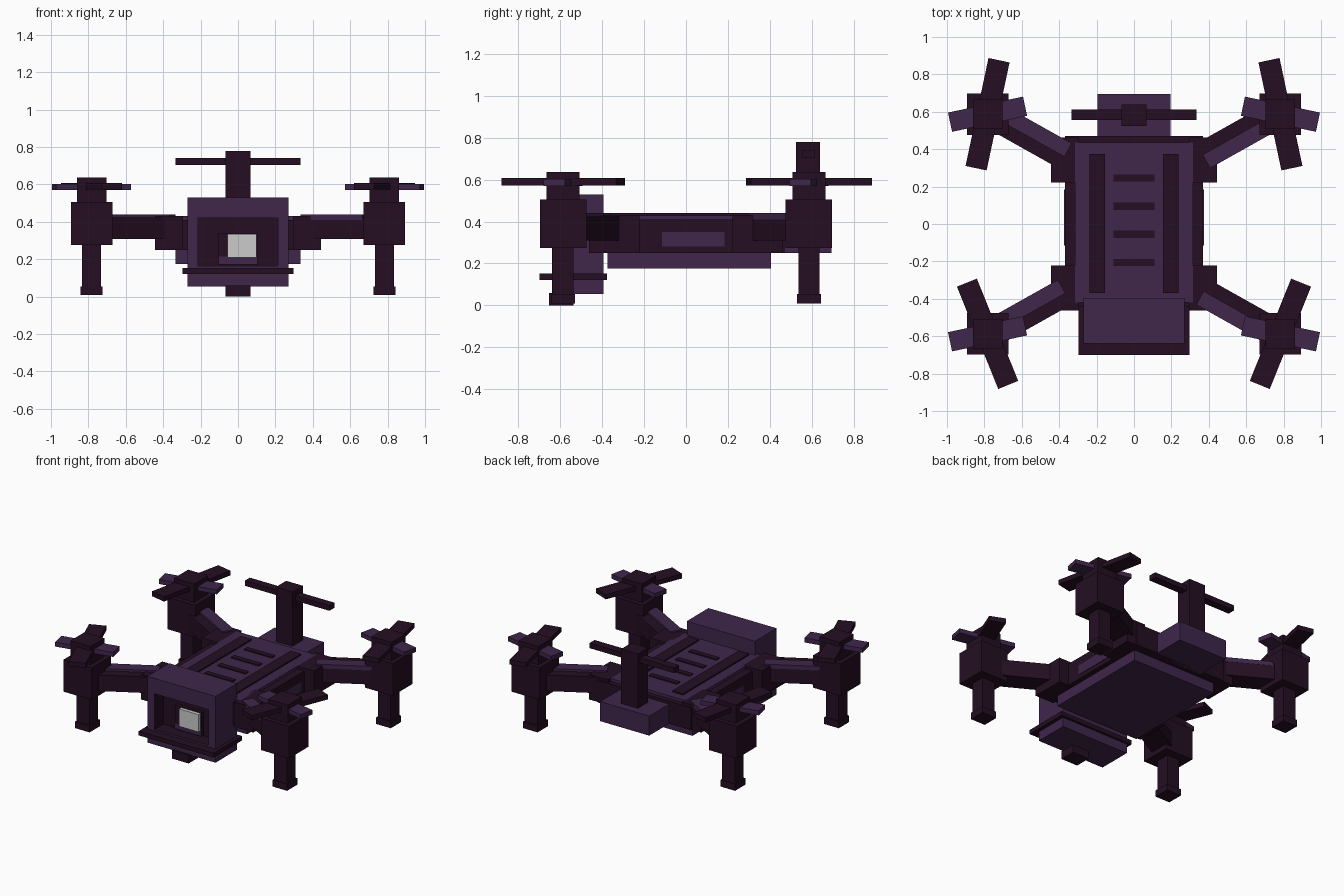
import bpy
import bmesh
from math import radians, atan2, hypot
from mathutils import Matrix, Vector

cube = bpy.data.objects.get("Cube")
if cube:
    bpy.data.objects.remove(cube, do_unlink=True)


def make_material(name, rgb):
    mat = bpy.data.materials.new(name)
    mat.use_nodes = True
    mat.diffuse_color = (*rgb, 1)
    mat.node_tree.nodes["Principled BSDF"].inputs["Base Color"].default_value = (*rgb, 1)
    return mat


DARK = make_material("dark plum", (0.018, 0.0045, 0.016))
PURPLE = make_material("muted purple", (0.05, 0.019, 0.071))
LENS = make_material("pale grey", (0.6, 0.6, 0.6))


def finish(name, bm, *mats):
    bmesh.ops.recalc_face_normals(bm, faces=bm.faces)
    mesh = bpy.data.meshes.new(name)
    bm.to_mesh(mesh)
    bm.free()
    for mat in mats:
        mesh.materials.append(mat)
    obj = bpy.data.objects.new(name, mesh)
    bpy.context.collection.objects.link(obj)
    return obj


def box_mesh(x, y, z):
    """Box between the (low, high) limits on each axis."""
    bm = bmesh.new()
    bmesh.ops.create_cube(bm, size=1)
    for v in bm.verts:
        v.co = [lim[0] if c < 0 else lim[1] for c, lim in zip(v.co, (x, y, z))]
    return bm


def box(name, mat, x, y, z):
    return finish(name, box_mesh(x, y, z), mat)


def turned_box(name, mat, centre, size, angle):
    """Box turned about the vertical axis."""
    bm = bmesh.new()
    matrix = Matrix.Translation(centre) @ Matrix.Rotation(angle, 4, "Z")
    bmesh.ops.create_cube(bm, size=1, matrix=matrix @ Matrix.Diagonal((*size, 1)))
    return finish(name, bm, mat)


def span(centre, half):
    return (centre - half, centre + half)


# Body, belly and deck
box("body", DARK, span(0, 0.37), (-0.44, 0.47), (0.25, 0.41))
box("belly", PURPLE, span(0, 0.335), (-0.375, 0.405), (0.175, 0.25))
box("deck", PURPLE, span(0, 0.315), (-0.42, 0.435), (0.40, 0.43))
for i in range(4):
    box(f"deck_slat_{i + 1}", DARK, span(0, 0.11), span(0.245 - 0.15 * i, 0.019), (0.42, 0.438))

# Rear box and antenna
box("rear_box", PURPLE, span(0, 0.195), (0.44, 0.695), (0.25, 0.39))
box("antenna_mast", DARK, span(0, 0.066), span(0.582, 0.058), (0.38, 0.78))
box("antenna_bar", DARK, span(0, 0.335), span(0.585, 0.028), (0.704, 0.741))

# Head with a recessed front
bm = box_mesh(span(0, 0.27), (-0.64, -0.395), (0.055, 0.53))
bm.normal_update()
front = min(bm.faces, key=lambda f: f.calc_center_median().y)
bmesh.ops.inset_individual(bm, faces=[front], thickness=0.08)
for v in front.verts:
    v.co.z = 0.165 if v.co.z < 0.3 else 0.42
recess = bmesh.ops.extrude_discrete_faces(bm, faces=[front])["faces"][0]
bmesh.ops.translate(bm, verts=recess.verts, vec=(0, 0.1, 0))
recess.material_index = 1
for edge in recess.edges:
    for face in edge.link_faces:
        face.material_index = 1
finish("head", bm, PURPLE, DARK)

box("eye_housing", DARK, span(0, 0.105), (-0.565, -0.53), (0.17, 0.34))
box("eye_lower_trim", PURPLE, span(0, 0.105), (-0.57, -0.562), (0.175, 0.215))
box("lens", LENS, (-0.055, 0.10), (-0.59, -0.55), (0.21, 0.335))
box("head_skirt", DARK, span(0, 0.297), (-0.70, -0.378), (0.122, 0.153))
box("head_nub", DARK, span(0, 0.066), span(-0.595, 0.058), (0, 0.06))

for sx, side in ((1, "left"), (-1, "right")):
    # Deck rails and side panels
    box(f"{side}_deck_rail", DARK, span(sx * 0.197, 0.042), (-0.37, 0.375), (0.42, 0.44))
    box(f"{side}_side_panel", PURPLE, span(sx * 0.37, 0.004), (-0.115, 0.185), (0.28, 0.35))

    for sy, end in ((1, "rear"), (-1, "front")):
        tag = f"{end}_{side}"
        cx, cy = sx * 0.783, sy * 0.587

        # Shoulder block on the body corner
        box(f"{tag}_shoulder", DARK, span(sx * 0.37, 0.075), span(sy * 0.343, 0.12), (0.25, 0.43))

        # Arm with an offset top plate
        start = Vector((sx * 0.37, sy * 0.365))
        stop = Vector((sx * 0.70, sy * 0.55))
        way = stop - start
        angle = atan2(way.y, way.x)
        mid = (start + stop) / 2
        length = hypot(way.x, way.y)
        turned_box(f"{tag}_arm", DARK, (*mid, 0.367), (length + 0.06, 0.15, 0.115), angle)
        shift = Vector((way.y, -way.x)).normalized() * 0.035
        turned_box(f"{tag}_arm_plate", PURPLE, (*(mid + shift), 0.425), (length, 0.082, 0.03), angle)

        # Motor, cap, leg and foot
        for part, half, z in (("motor", 0.111, (0.275, 0.505)), ("cap", 0.079, (0.5, 0.637)),
                              ("leg", 0.05, (0.03, 0.28)), ("foot", 0.058, (0.008, 0.055))):
            box(f"{tag}_{part}", DARK, span(cx, half), span(cy, half), z)

        # Crossed rotor blades
        tilt = radians(12 if sy > 0 else -22) * sx
        turned_box(f"{tag}_long_blade", DARK, (cx, cy, 0.59), (0.115, 0.59, 0.034), tilt)
        turned_box(f"{tag}_short_blade", PURPLE, (cx, cy, 0.587), (0.41, 0.105, 0.032),
                   radians(-12) * sx)
